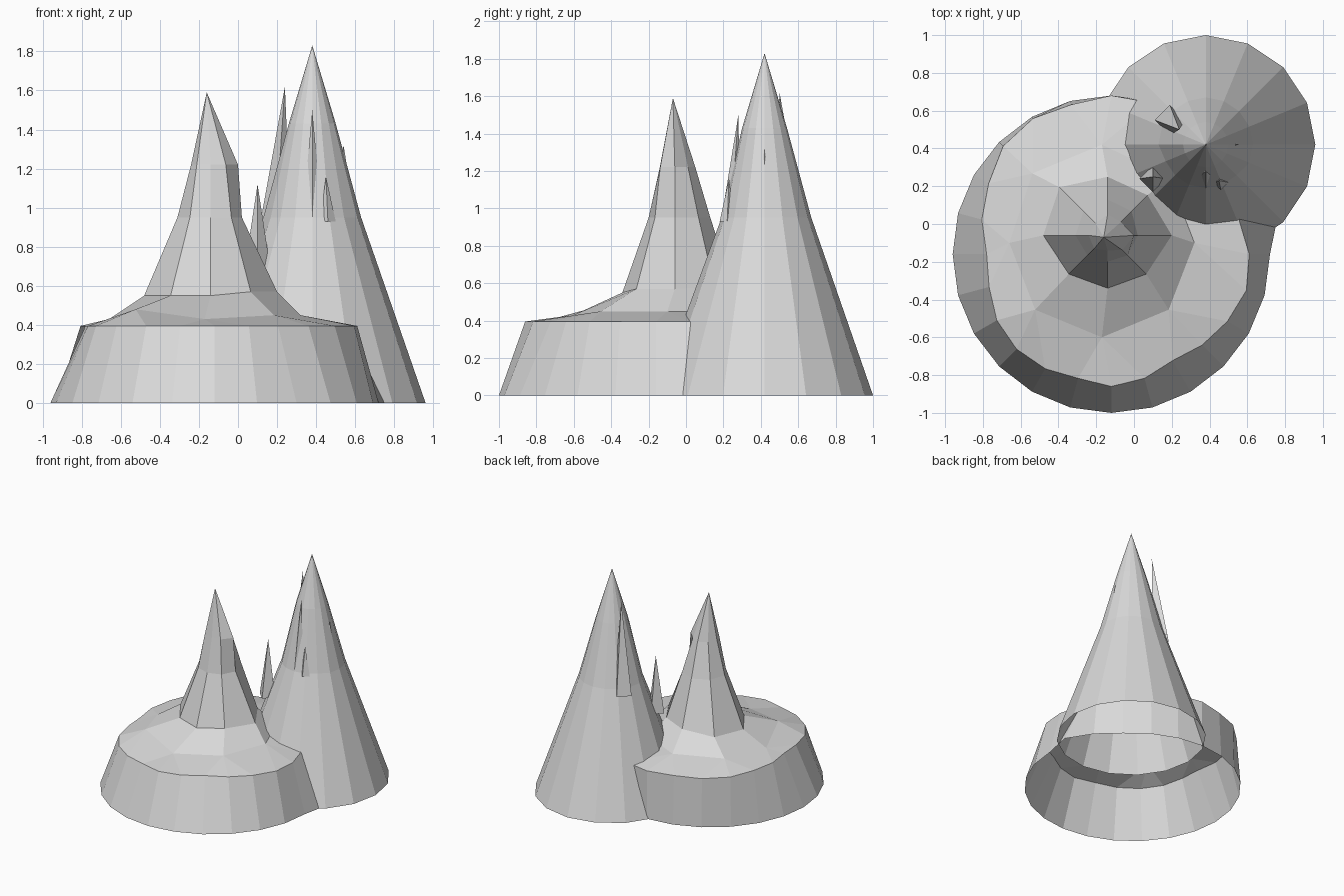
import bpy, bmesh
from math import sin, cos, tau

cube = bpy.data.objects.get("Cube")
if cube:
    bpy.data.objects.remove(cube, do_unlink=True)

stone = bpy.data.materials.new("pale_grey_stone")
stone.use_nodes = True
stone.diffuse_color = (0.7, 0.7, 0.7, 1)
stone.node_tree.nodes["Principled BSDF"].inputs["Base Color"].default_value = stone.diffuse_color


def ring(center, radii, z):
    """Closed loop of points at even angles; z is one height or one per point."""
    count = len(radii)
    heights = z if isinstance(z, list) else [z] * count
    return [(center[0] + r * cos(tau * i / count),
             center[1] + r * sin(tau * i / count), heights[i])
            for i, r in enumerate(radii)]


def loft(name, rings):
    """Open-bottomed flat-shaded shell; each ring may have fewer points than the last."""
    bm = bmesh.new()
    loops = [[bm.verts.new(p) for p in points] for points in rings]
    for low, high in zip(loops, loops[1:]):
        n, m = len(low), len(high)
        for i in range(n):
            a, b = low[i], low[(i + 1) % n]
            c, d = high[round((i + 1) * m / n) % m], high[round(i * m / n) % m]
            bm.faces.new([a, b, c] if c is d else [a, b, c, d])
    mesh = bpy.data.meshes.new(name)
    bm.to_mesh(mesh)
    bm.free()
    mesh.materials.append(stone)
    obj = bpy.data.objects.new(name, mesh)
    bpy.context.collection.objects.link(obj)
    return obj


def spike(name, tip, foot, radius, z, sides=4):
    loft(name, [ring(foot, [radius] * sides, z), [tip]])


# Broad plinth with a sloped wall, stepped hill and small jagged peak
base = (-0.12, -0.16)
hill = (-0.17, -0.1)
peak = (-0.14, -0.06)
wall_foot = [0.84, 0.92, 0.88] + [0.84] * 21
wall_top = [0.73, 0.7, 0.8, 0.83, 0.83, 0.83, 0.84, 0.82, 0.83, 0.81, 0.75, 0.71,
            0.66, 0.67, 0.7, 0.71, 0.7, 0.68, 0.7, 0.68, 0.65, 0.68, 0.71, 0.74]
loft("plinth_and_small_peak", [
    ring(base, wall_foot, 0),
    ring(base, wall_top, 0.395),
    ring(hill, [0.49, 0.5, 0.52, 0.52, 0.49, 0.5, 0.5, 0.5],
         [0.45, 0.45, 0.45, 0.45, 0.43, 0.48, 0.43, 0.45]),
    ring(peak, [0.34, 0.3, 0.31, 0.36, 0.34, 0.29, 0.28, 0.29],
         [0.57, 0.58, 0.58, 0.56, 0.55, 0.55, 0.55, 0.57]),
    ring(peak, [0.16, 0.18, 0.19, 0.18, 0.17, 0.15, 0.14, 0.15], 0.95),
    ring(peak, [0.14, 0.1, 0.11, 0.09, 0.1, 0.1, 0.08, 0.11], 1.22),
    [(-0.16, -0.07, 1.59)],
])
spike("small_peak_spur", (-0.38, 0, 0.74), (-0.39, -0.04), 0.08, 0.52)

# Tall sixteen-sided peak
tall = (0.38, 0.42)
loft("tall_peak", [
    ring(tall, [0.58] * 16, 0),
    ring(tall, [0.25] * 9 + [0.23] * 6 + [0.25], 0.95),
    ring(tall, [0.12] * 16, 1.43),
    [(*tall, 1.83)],
])

# Shards rising from the sides of the tall peak
spike("back_shard", (0.24, 0.5, 1.62), (0.19, 0.55), 0.08, 0.9)
spike("low_shard", (0.1, 0.25, 1.12), (0.1, 0.24), 0.07, 0.66)
spike("front_ridge", (0.38, 0.28, 1.5), (0.38, 0.24), 0.05, 0.95)
spike("front_shard", (0.45, 0.23, 1.16), (0.46, 0.22), 0.04, 0.93)
spike("left_ridge", (0.54, 0.42, 1.32), (0.54, 0.42), 0.06, 0.95)
